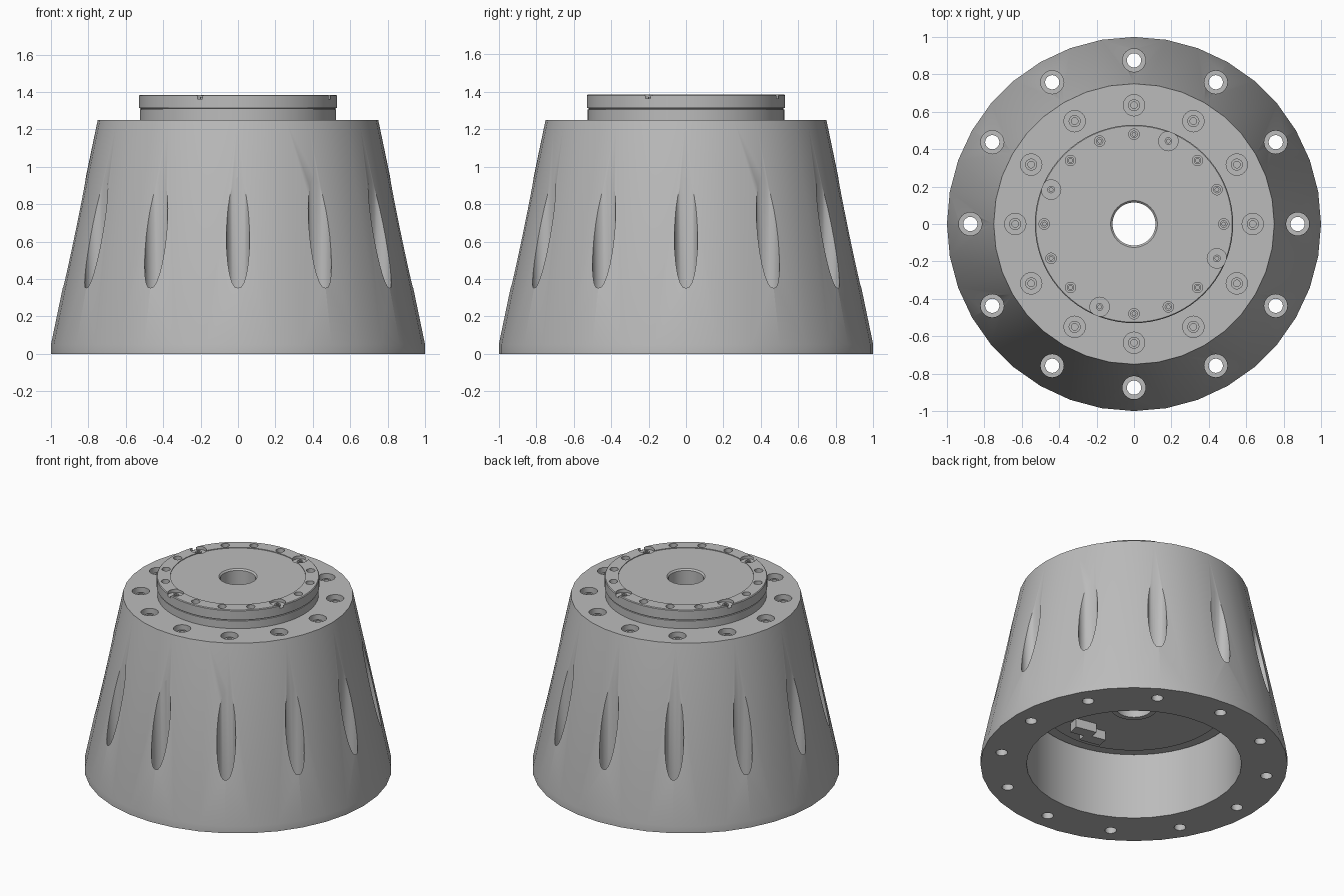
import bpy, bmesh, math
from mathutils import Matrix, Vector

if "Cube" in bpy.data.objects:
    bpy.data.objects.remove(bpy.data.objects["Cube"], do_unlink=True)

metal = bpy.data.materials.new("grey_metal")
metal.use_nodes = True
GREY = (0.5, 0.5, 0.5, 1)
metal.diffuse_color = GREY
metal.node_tree.nodes["Principled BSDF"].inputs["Base Color"].default_value = GREY


def select(obj):
    bpy.ops.object.select_all(action="DESELECT")
    obj.select_set(True)
    bpy.context.view_layer.objects.active = obj


def finish(bm, name):
    bmesh.ops.remove_doubles(bm, verts=bm.verts, dist=1e-5)
    bmesh.ops.recalc_face_normals(bm, faces=bm.faces)
    mesh = bpy.data.meshes.new(name)
    bm.to_mesh(mesh)
    bm.free()
    obj = bpy.data.objects.new(name, mesh)
    bpy.context.collection.objects.link(obj)
    mesh.materials.append(metal)
    return obj


def lathe(bm, profile, sides, centre=(0, 0), turn=0):
    """Revolve a closed (radius, height) loop about a vertical axis."""
    rings = []
    for i in range(sides):
        a = 2 * math.pi * i / sides + turn
        rings.append([bm.verts.new((centre[0] + r * math.cos(a), centre[1] + r * math.sin(a), z))
                      for r, z in profile])
    for i in range(sides):
        a, b = rings[i], rings[(i + 1) % sides]
        for j in range(len(profile)):
            k = (j + 1) % len(profile)
            if profile[j][0] or profile[k][0]:
                bm.faces.new((a[j], b[j], b[k], a[k]))


def circle(radius, angles):
    return [(radius * math.cos(math.radians(a)), radius * math.sin(math.radians(a))) for a in angles]


def repeat(name, profile, sides, places):
    bm = bmesh.new()
    for p in places:
        lathe(bm, profile, sides, p)
    return finish(bm, name)


def revolve(name, profile, sides):
    return repeat(name, profile, sides, [(0, 0)])


def rod(radius, low, high):
    return [(0, low), (radius, low), (radius, high), (0, high)]


def cut(obj, cutter):
    cutter.hide_render = True
    mod = obj.modifiers.new("cut", "BOOLEAN")
    mod.operation, mod.solver, mod.object = "DIFFERENCE", "EXACT", cutter
    select(obj)
    bpy.ops.object.modifier_apply(modifier=mod.name)
    bpy.data.objects.remove(cutter, do_unlink=True)


def smooth(obj):
    select(obj)
    bpy.ops.object.shade_smooth_by_angle(angle=math.radians(30))


# Tapered housing with its open lower bore
housing = revolve("tapered_housing", [(0.7, 0), (1, 0), (1, 0.05), (0.75, 1.25),
                                      (0.5, 1.25), (0.5, 0.5), (0.7, 0.5)], 36)
twelve = range(0, 360, 30)

# Mounting holes whose wide upper part breaks out through the sloping wall
cut(housing, repeat("mounting_hole_cutter",
                    [(0, -0.1), (0.038, -0.1), (0.038, 0.2), (0.062, 0.2), (0.062, 1.1), (0, 1.1)],
                    24, circle(0.875, twelve)))

# Counterbores in the shoulder, each with a socket screw
shoulder = circle(0.635, twelve)
cut(housing, repeat("counterbore_cutter", rod(0.057, 1.2, 1.3), 24, shoulder))
smooth(housing)
smooth(repeat("shoulder_screws", [(0, 1.19), (0.032, 1.19), (0.032, 1.225), (0.018, 1.225),
                                  (0.018, 1.205), (0, 1.205)], 18, shoulder))

# Drive core: hollow hub, underside plates and the output flange on top
core = revolve("drive_core", [
    (0.115, 0.42), (0.15, 0.42), (0.15, 0.45), (0.6, 0.45), (0.6, 0.47), (0.69, 0.47),
    (0.69, 0.52), (0.505, 0.52), (0.505, 1.24), (0.525, 1.24), (0.525, 1.305),
    (0.52, 1.307), (0.52, 1.312), (0.53, 1.314), (0.53, 1.38), (0.525, 1.385),
    (0.44, 1.385), (0.44, 1.38), (0.125, 1.38), (0.115, 1.37)], 72)

# Flange bolt circle: every fourth place is an edge notch instead of a hole
step = 22.5
holes = circle(0.48, [i * step for i in range(16) if i % 4 != 3])
notches = circle(0.48, [i * step for i in range(16) if i % 4 == 3])
cut(core, repeat("flange_hole_cutter", rod(0.028, 1.33, 1.45), 18, holes))
cut(core, repeat("notch_cutter", rod(0.052, 1.363, 1.45), 24, notches))
smooth(core)
smooth(repeat("flange_screws", [(0, 1.32), (0.02, 1.32), (0.02, 1.36), (0.01, 1.36),
                                (0.01, 1.34), (0, 1.34)], 12, holes))
smooth(repeat("notch_screws", [(0, 1.35), (0.02, 1.35), (0.02, 1.372), (0.01, 1.372),
                               (0.01, 1.36), (0, 1.36)], 12, notches))

# Circuit parts hanging under the core, placed along two board axes
facing = math.radians(140)
ACROSS = Vector((-math.sin(facing), math.cos(facing), 0))
INWARD = Vector((-math.cos(facing), -math.sin(facing), 0))


def block(bm, across, inward, size, twist=0):
    spot = ACROSS * across + INWARD * inward + Vector((0, 0, 0.455 - size[2] / 2))
    bmesh.ops.create_cube(bm, size=1, matrix=Matrix.Translation(spot)
                          @ Matrix.Rotation(facing + twist, 4, "Z")
                          @ Matrix.Diagonal((*size, 1)))


bm = bmesh.new()
block(bm, -0.24, 0.3, (0.16, 0.07, 0.05))
block(bm, -0.24, 0.38, (0.06, 0.05, 0.08))
finish(bm, "small_connector")

bm = bmesh.new()
for side in (-1, 1):
    block(bm, 0.3 + side * 0.05, 0.3 - side * 0.03, (0.15, 0.08, 0.07), 0.5)
finish(bm, "large_connector")

bm = bmesh.new()
for row in range(3):
    for col in range(3):
        block(bm, (col - 1) * 0.055, 0.3 + row * 0.055, (0.04, 0.035, 0.02))
finish(bm, "chip_grid")

post = ACROSS * -0.04 + INWARD * 0.5
smooth(repeat("board_post", rod(0.03, 0.39, 0.46), 16, [post.xy]))
